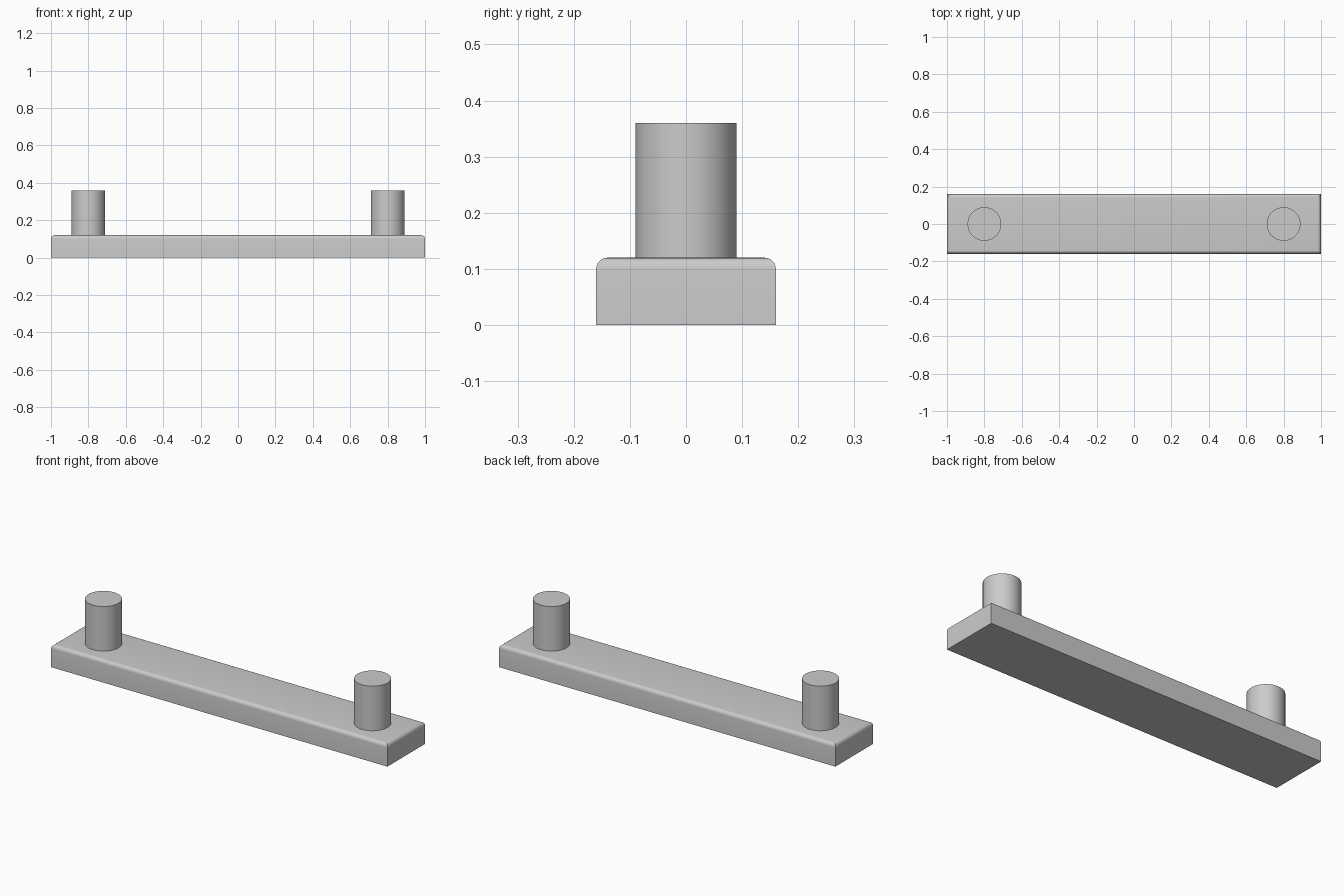
import bpy, bmesh, math
from mathutils import Matrix

cube = bpy.data.objects.get("Cube")
if cube:
    bpy.data.objects.remove(cube, do_unlink=True)

LENGTH, WIDTH, THICK = 2.0, 0.32, 0.12
PIN_RADIUS, PIN_TOP, PIN_X = 0.09, 0.36, 0.8

grey = bpy.data.materials.new("plain_grey")
grey.use_nodes = True
colour = (0.6, 0.6, 0.6, 1)
grey.diffuse_color = colour
grey.node_tree.nodes["Principled BSDF"].inputs["Base Color"].default_value = colour


def finish(name, bm):
    mesh = bpy.data.meshes.new(name)
    bm.to_mesh(mesh)
    bm.free()
    mesh.materials.append(grey)
    obj = bpy.data.objects.new(name, mesh)
    bpy.context.collection.objects.link(obj)
    bpy.ops.object.select_all(action='DESELECT')
    obj.select_set(True)
    bpy.context.view_layer.objects.active = obj
    bpy.ops.object.shade_smooth_by_angle(angle=math.radians(30))
    return obj


# Bar with its four top edges rounded
bm = bmesh.new()
bmesh.ops.create_cube(bm, size=1, matrix=Matrix.Translation((0, 0, THICK / 2))
                      @ Matrix.Diagonal((LENGTH, WIDTH, THICK, 1)))
top_edges = [e for e in bm.edges if all(v.co.z > THICK / 2 for v in e.verts)]
bmesh.ops.bevel(bm, geom=top_edges, offset=0.02, offset_type='OFFSET',
                segments=6, profile=0.5, affect='EDGES')
finish("bar", bm)

# Round pin standing near each end
for name, side in (("left_pin", 1), ("right_pin", -1)):
    bm = bmesh.new()
    height = PIN_TOP - THICK
    bmesh.ops.create_cone(bm, cap_ends=True, segments=64, radius1=PIN_RADIUS,
                          radius2=PIN_RADIUS, depth=height,
                          matrix=Matrix.Translation((side * PIN_X, 0, THICK + height / 2)))
    finish(name, bm)
